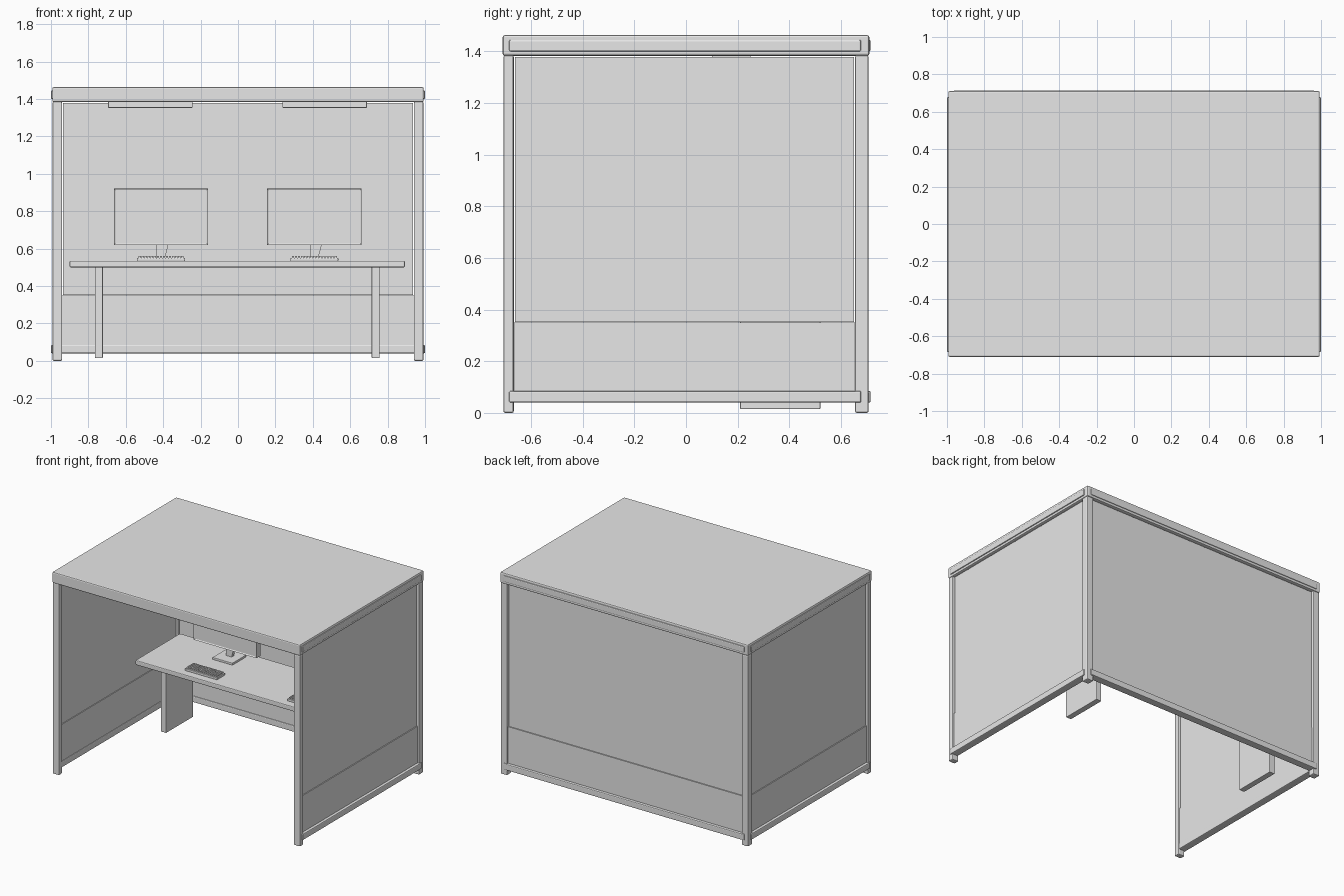
import bpy
import bmesh
from mathutils import Matrix, Vector

if "Cube" in bpy.data.objects:
    bpy.data.objects.remove(bpy.data.objects["Cube"])

grey = bpy.data.materials.new("light grey")
grey.use_nodes = True
COLOUR = (0.8, 0.8, 0.8, 1)
grey.diffuse_color = COLOUR
grey.node_tree.nodes["Principled BSDF"].inputs["Base Color"].default_value = COLOUR


def add_box(bm, x, y, z):
    """Add a box given its (low, high) range on each axis."""
    size = Vector((x[1] - x[0], y[1] - y[0], z[1] - z[0]))
    centre = Vector((sum(x), sum(y), sum(z))) / 2
    return bmesh.ops.create_cube(
        bm, size=1, matrix=Matrix.Translation(centre) @ Matrix.Diagonal(size).to_4x4())


def finish(bm, name, bevel=0.0):
    bmesh.ops.recalc_face_normals(bm, faces=bm.faces[:])
    mesh = bpy.data.meshes.new(name)
    bm.to_mesh(mesh)
    bm.free()
    mesh.materials.append(grey)
    obj = bpy.data.objects.new(name, mesh)
    bpy.context.collection.objects.link(obj)
    if bevel:
        mod = obj.modifiers.new("rounded edges", "BEVEL")
        mod.width = bevel
        mod.segments = 2


def box(name, x, y, z, bevel=0.0):
    bm = bmesh.new()
    add_box(bm, x, y, z)
    finish(bm, name, bevel)


def side_range(s, low, high):
    """Mirror an x range to the chosen side."""
    return tuple(sorted((s * low, s * high)))


LOWER, UPPER = (0.06, 0.35), (0.352, 1.378)
RAILS = {"bottom": (0.04, 0.085), "top": (1.4, 1.445)}

# Roof
box("roof_slab", (-0.993, 0.993), (-0.71, 0.71), (1.383, 1.463), 0.008)

# Side walls: posts, panels and rails
for side, s in (("left", 1), ("right", -1)):
    post_x = side_range(s, 0.94, 0.992)
    box(f"{side}_front_post", post_x, (-0.707, -0.667), (0, 1.385), 0.007)
    box(f"{side}_back_post", post_x, (0.655, 0.707), (0, 1.385), 0.007)
    box(f"{side}_lower_panel", side_range(s, 0.95, 0.98), (-0.668, 0.656), LOWER)
    box(f"{side}_upper_panel", side_range(s, 0.953, 0.976), (-0.662, 0.65), UPPER)
    for level, z in RAILS.items():
        box(f"{side}_{level}_rail", side_range(s, 0.945, 1.0), (-0.685, 0.678), z, 0.006)

# Back wall
box("back_lower_panel", (-0.942, 0.942), (0.665, 0.695), LOWER)
box("back_upper_panel", (-0.936, 0.936), (0.668, 0.691), UPPER)
for level, z in RAILS.items():
    box(f"back_{level}_rail", (-0.965, 0.965), (0.66, 0.715), z, 0.006)

# Desk
box("desk_top", (-0.9, 0.892), (0.11, 0.62), (0.5, 0.535), 0.006)
for name, x in (("left", 0.715), ("right", -0.765)):
    box(f"{name}_desk_leg", (x, x + 0.042), (0.21, 0.52), (0.015, 0.502), 0.003)


def monitor(name, x):
    """Screen with a recessed display, centred on x."""
    bm = bmesh.new()
    add_box(bm, (x - 0.252, x + 0.252), (0.44, 0.485), (0.62, 0.92))
    bm.normal_update()
    front = [f for f in bm.faces if f.normal.y < -0.9]
    bmesh.ops.inset_region(bm, faces=front, thickness=0.011)
    bmesh.ops.translate(bm, verts=front[0].verts[:], vec=(0, 0.005, 0))
    finish(bm, name + "_monitor")
    # Stand foot and a neck that widens upward
    box(name + "_stand_foot", (x - 0.08, x + 0.08), (0.41, 0.57), (0.533, 0.55), 0.003)
    bm = bmesh.new()
    neck = add_box(bm, (x - 0.024, x + 0.02), (0.485, 0.51), (0.545, 0.72))
    for v in neck["verts"]:
        if v.co.z > 0.6 and v.co.x > x:
            v.co.x += 0.045
    finish(bm, name + "_stand_neck")


def keyboard(name, x):
    """Thin tray carrying rows of keys."""
    box(name + "_keyboard", (x - 0.128, x + 0.128), (0.165, 0.258), (0.534, 0.55), 0.002)
    bm = bmesh.new()
    columns, rows = 15, 5
    dx, dy = 0.244 / columns, 0.082 / rows
    for c in range(columns):
        for r in range(rows):
            kx, ky = x - 0.122 + c * dx, 0.171 + r * dy
            add_box(bm, (kx + 0.002, kx + dx - 0.002),
                    (ky + 0.002, ky + dy - 0.002), (0.548, 0.56))
    finish(bm, name + "_keys")


# Workstations
for name, x in (("right", -0.412), ("left", 0.408)):
    monitor(name, x)
    keyboard(name, x)

# Ceiling lamps
for name, x in (("right", -0.468), ("left", 0.463)):
    box(f"{name}_ceiling_lamp", (x - 0.226, x + 0.226), (0.1, 0.25), (1.353, 1.388), 0.003)
